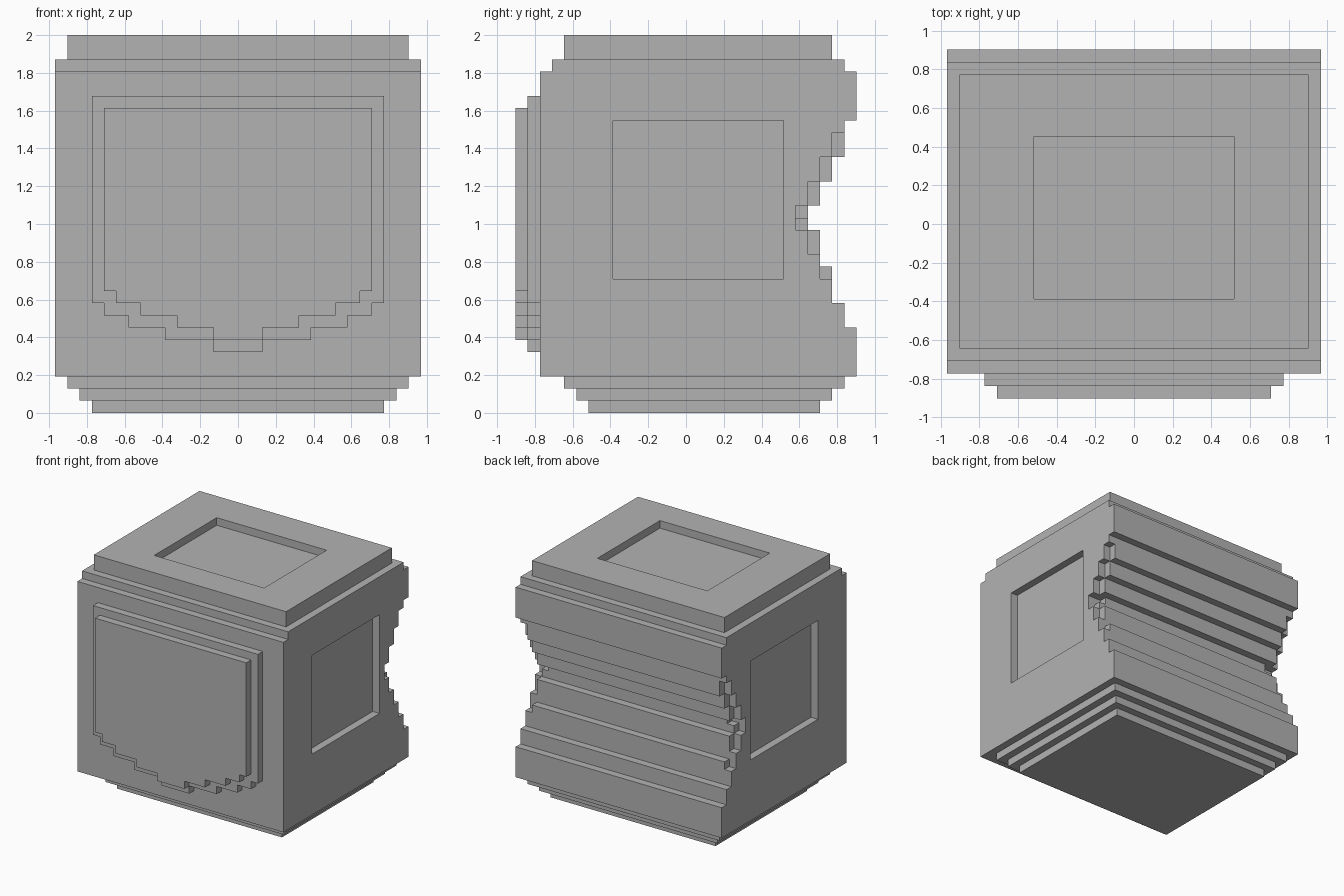
import bpy, bmesh
from mathutils import Vector

U = 2 / 31  # one block of the stepped grid

if "Cube" in bpy.data.objects:
    bpy.data.objects.remove(bpy.data.objects["Cube"], do_unlink=True)

grey = bpy.data.materials.new("plain grey")
grey.use_nodes = True
grey.diffuse_color = (0.45, 0.45, 0.45, 1)
bsdf = next(n for n in grey.node_tree.nodes if n.type == 'BSDF_PRINCIPLED')
bsdf.inputs["Base Color"].default_value = grey.diffuse_color


def prism(name, outline, axis, start, end):
    """Extrude an outline: (y, z) points along x, or (x, z) points along y."""
    bm = bmesh.new()
    place = (lambda a, b: (start, a, b)) if axis == 'x' else (lambda a, b: (a, start, b))
    face = bm.faces.new([bm.verts.new(Vector(place(a, b)) * U) for a, b in outline])
    new = bmesh.ops.extrude_face_region(bm, geom=[face])["geom"]
    shift = Vector((end - start, 0, 0) if axis == 'x' else (0, end - start, 0)) * U
    bmesh.ops.translate(bm, vec=shift, verts=[v for v in new if isinstance(v, bmesh.types.BMVert)])
    bmesh.ops.recalc_face_normals(bm, faces=bm.faces)
    mesh = bpy.data.meshes.new(name)
    bm.to_mesh(mesh)
    bm.free()
    mesh.materials.append(grey)
    obj = bpy.data.objects.new(name, mesh)
    bpy.context.collection.objects.link(obj)
    return obj


def box(name, x, y, z):
    return prism(name, [(y[0], z[0]), (y[1], z[0]), (y[1], z[1]), (y[0], z[1])], 'x', *x)


def cut(target, cutter):
    """Subtract a cutter and throw it away."""
    cutter.hide_render = True
    mod = target.modifiers.new("cut", 'BOOLEAN')
    mod.operation, mod.solver, mod.object = 'DIFFERENCE', 'EXACT', cutter
    bpy.context.view_layer.objects.active = target
    bpy.ops.object.modifier_apply(modifier=mod.name)
    bpy.data.objects.remove(cutter, do_unlink=True)


def staircase(bottom, steps):
    """Turn (top height, depth) steps into a stepped line going up."""
    line = []
    for top, depth in steps:
        line += [(depth, bottom), (depth, top)]
        bottom = top
    return line


# Body with its stepped hollow back
back = [(7, 14), (9, 13), (12, 12), (15, 11), (17, 10),
        (19, 11), (21, 12), (24, 13), (28, 14), (29, 13)]
front = [(-11, 29), (-11, 28), (-12, 28), (-12, 3)]
body = prism("body", staircase(3, back) + front, 'x', -15, 15)

# Deeper stepped notches at the side edges of the back, and side panels
notch = [(13, 11), (15, 10), (17, 9), (19, 10), (21, 11), (23, 12)]
for side in (-1, 1):
    cut(body, prism("edge_notch", staircase(11, notch) + [(17, 23), (17, 11)],
                    'x', side * 14, side * 17))
    cut(body, box("inner_notch", (side * 13, side * 17), (9, 17), (16, 17)))
    cut(body, box("side_recess", (side * 14, side * 17), (-6, 8), (11, 24)))

# Top cap with a sunken panel
cap = box("top_cap", (-14, 14), (-10, 12), (29, 31))
cut(cap, box("top_recess", (-8, 8), (-6, 7), (30, 33)))

# Base tiers, narrowing toward the ground
for i in range(3):
    box(f"base_tier_{i + 1}", (-12 - i, 12 + i), (-8 - i, 11 + i), (i, i + 1))


# Front plates with stepped lower edges
def front_plate(name, top, steps, y):
    half, height = [], top
    for x, z in steps:  # from the outer side toward the middle
        half += [(x, height), (x, z)]
        height = z
    prism(name, half + [(-x, z) for x, z in reversed(half)], 'y', y, y + 1)


front_plate("front_plate_rear", 26, [(12, 9), (11, 8), (9, 7), (6, 6), (2, 5)], -13)
front_plate("front_plate_outer", 25, [(11, 10), (10, 9), (8, 8), (5, 7), (2, 6)], -14)
